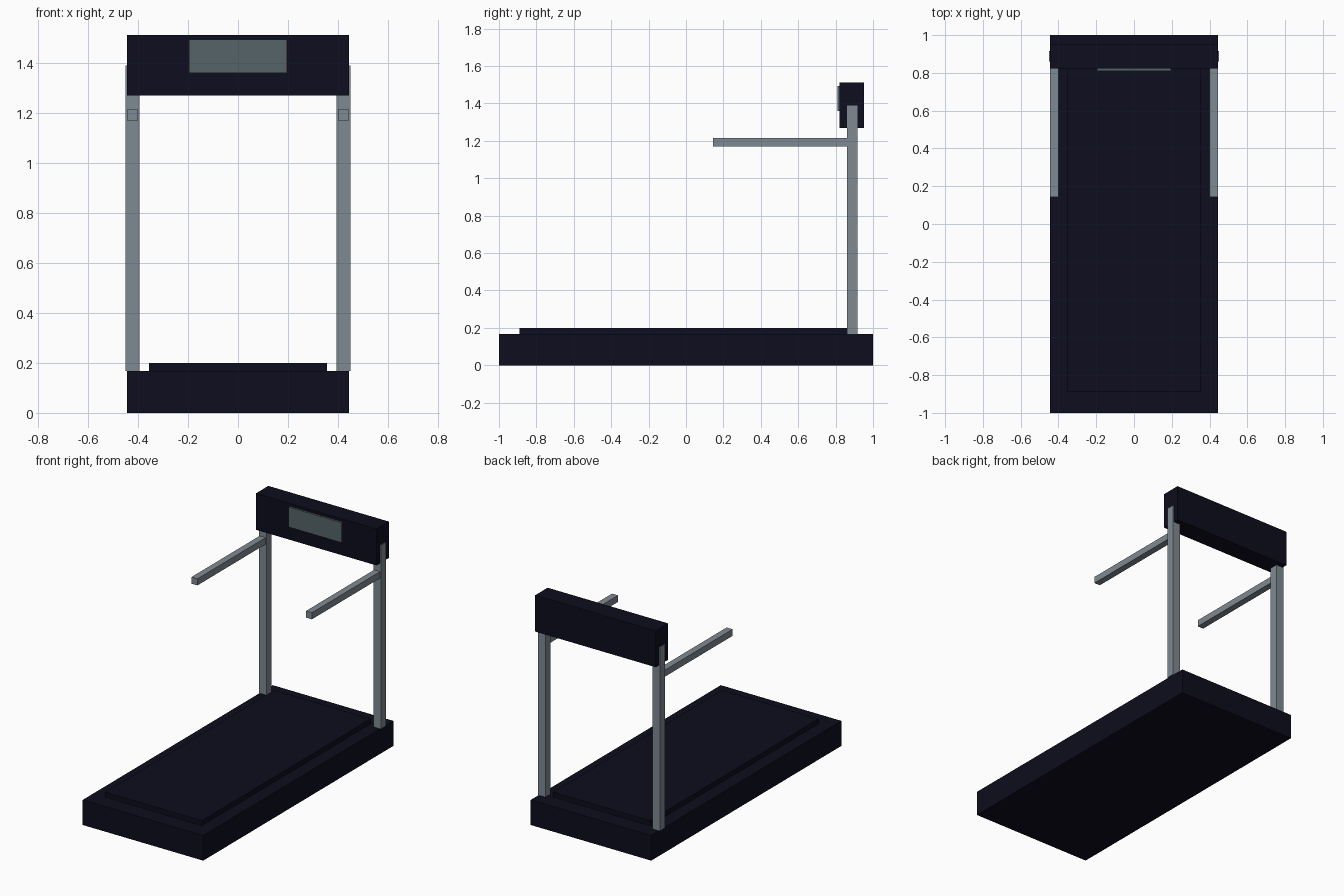
import bpy, bmesh

if "Cube" in bpy.data.objects:
    bpy.data.objects.remove(bpy.data.objects["Cube"])


def material(name, rgb):
    m = bpy.data.materials.new(name)
    m.diffuse_color = (*rgb, 1)
    m.use_nodes = True
    m.node_tree.nodes["Principled BSDF"].inputs["Base Color"].default_value = m.diffuse_color
    return m


NAVY = material("dark navy", (0.004, 0.004, 0.013))
STEEL = material("steel grey", (0.216, 0.254, 0.287))
GLASS = material("screen grey green", (0.089, 0.125, 0.135))


def box(name, lo, hi, mat):
    """Axis-aligned box between two corners."""
    bm = bmesh.new()
    bmesh.ops.create_cube(bm, size=1)
    for v in bm.verts:
        v.co = [hi[i] if v.co[i] > 0 else lo[i] for i in range(3)]
    mesh = bpy.data.meshes.new(name)
    bm.to_mesh(mesh)
    bm.free()
    mesh.materials.append(mat)
    obj = bpy.data.objects.new(name, mesh)
    bpy.context.collection.objects.link(obj)
    return obj


# Deck and running belt
box("base", (-0.444, -1, 0), (0.444, 1, 0.167), NAVY)
box("running_belt", (-0.356, -0.889, 0.16), (0.356, 0.889, 0.2), NAVY)

# Uprights and handrails on both sides
for side, x in (("left", -0.422), ("right", 0.422)):
    box(side + "_upright", (x - 0.028, 0.861, 0.167), (x + 0.028, 0.917, 1.389), STEEL)
    box(side + "_handrail", (x - 0.022, 0.144, 1.17), (x + 0.022, 0.889, 1.214), STEEL)

# Console with its screen
box("console", (-0.444, 0.822, 1.27), (0.444, 0.953, 1.512), NAVY)
box("screen", (-0.195, 0.809, 1.36), (0.195, 0.83, 1.493), GLASS)
